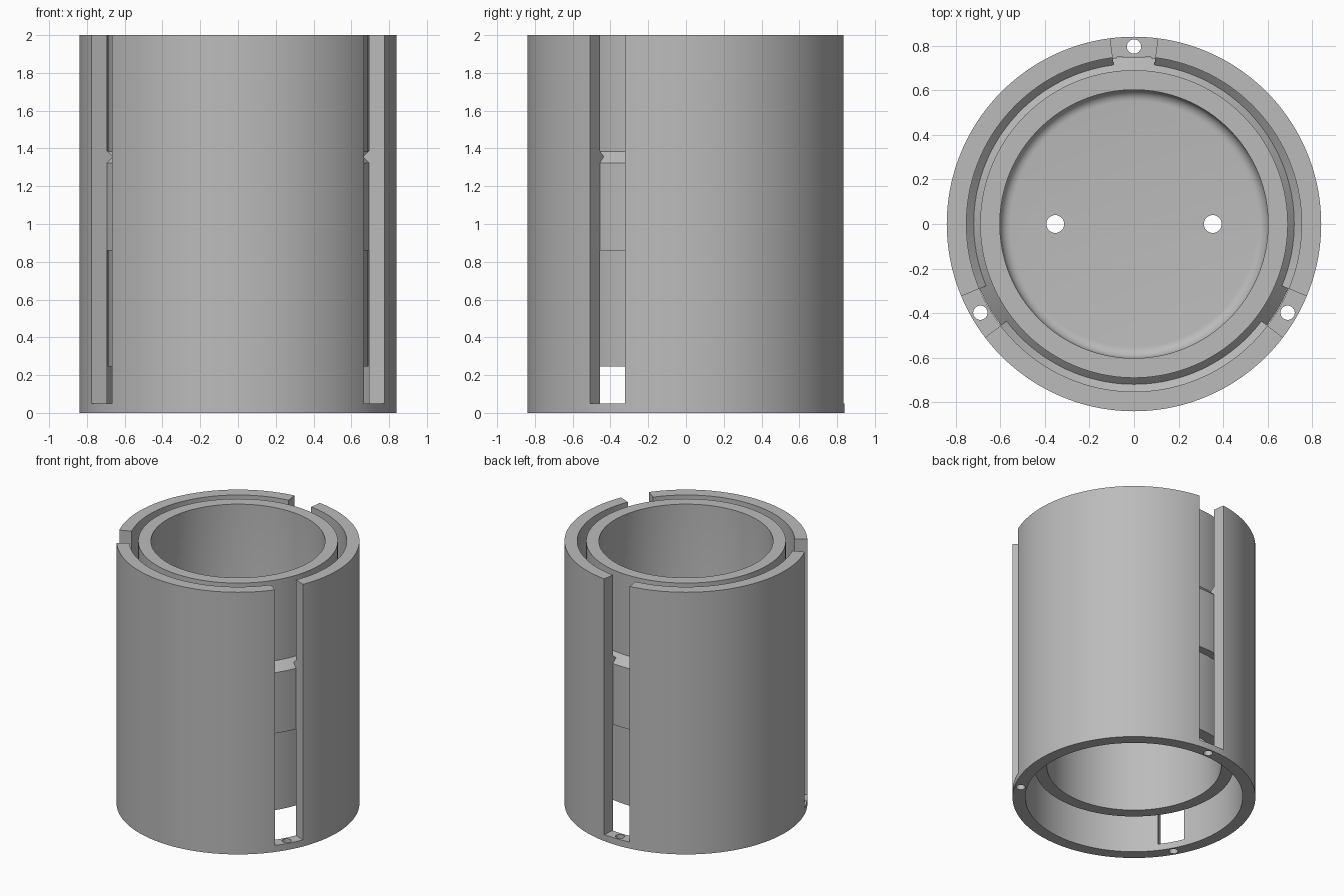
import bpy, bmesh, math

if "Cube" in bpy.data.objects:
    bpy.data.objects.remove(bpy.data.objects["Cube"], do_unlink=True)

GREY = (0.5, 0.5, 0.5, 1)
grey = bpy.data.materials.new("plain_grey")
grey.use_nodes = True
grey.diffuse_color = GREY
grey.node_tree.nodes["Principled BSDF"].inputs["Base Color"].default_value = GREY

SLOTS = [math.radians(a) for a in (90, 210, 330)]
HALF = math.radians(7.3)


def lathe(name, profile, start=0.0, sweep=math.tau, steps=144):
    """Revolve a closed (radius, height) profile; partial sweeps get end caps."""
    full = sweep > math.tau - 0.001
    bm = bmesh.new()
    rings = []
    for i in range(steps if full else steps + 1):
        a = start + sweep * i / steps
        rings.append([bm.verts.new((r * math.cos(a), r * math.sin(a), z)) for r, z in profile])
    n = len(profile)
    for i in range(steps):
        p, q = rings[i], rings[(i + 1) % len(rings)]
        for j in range(n):
            k = (j + 1) % n
            bm.faces.new((p[j], q[j], q[k], p[k]))
    if not full:
        bm.faces.new(rings[0])
        bm.faces.new(rings[-1])
    return finish(name, bm)


def rod(name, x, y, radius, z0, z1):
    """Solid cylinder used to drill a vertical hole."""
    bm = bmesh.new()
    bmesh.ops.create_cone(bm, cap_ends=True, segments=32, radius1=radius,
                          radius2=radius, depth=z1 - z0)
    bmesh.ops.translate(bm, vec=(x, y, (z0 + z1) / 2), verts=bm.verts)
    return finish(name, bm)


def finish(name, bm):
    bmesh.ops.recalc_face_normals(bm, faces=bm.faces)
    mesh = bpy.data.meshes.new(name)
    bm.to_mesh(mesh)
    bm.free()
    mesh.materials.append(grey)
    obj = bpy.data.objects.new(name, mesh)
    bpy.context.scene.collection.objects.link(obj)
    return obj


def cut(obj, cutters):
    """Subtract the cutters, bake the result and remove the helpers."""
    for c in cutters:
        c.hide_render = True
        mod = obj.modifiers.new(c.name, "BOOLEAN")
        mod.operation, mod.solver, mod.object = "DIFFERENCE", "EXACT", c
    dg = bpy.context.evaluated_depsgraph_get()
    mesh = bpy.data.meshes.new_from_object(obj.evaluated_get(dg))
    obj.modifiers.clear()
    obj.data = mesh
    for c in cutters:
        bpy.data.objects.remove(c, do_unlink=True)


def smooth(obj):
    bpy.ops.object.select_all(action="DESELECT")
    obj.select_set(True)
    bpy.context.view_layer.objects.active = obj
    bpy.ops.object.shade_smooth_by_angle(angle=math.radians(25))


# Outer sleeve with an inward snap ridge
sleeve = lathe("outer_sleeve", [
    (0.84, 0), (0.84, 2), (0.752, 2), (0.752, 1.388),
    (0.719, 1.356), (0.752, 1.324), (0.752, 0)])

# Three tall slots open at the top, each with a hole in the rim below
cutters = []
for a in SLOTS:
    cutters.append(lathe("slot_cutter", [(0.65, 0.05), (0.95, 0.05), (0.95, 2.1), (0.65, 2.1)],
                         a - HALF, 2 * HALF, 6))
    cutters.append(rod("rim_hole_cutter", 0.796 * math.cos(a), 0.796 * math.sin(a),
                       0.032, -0.1, 0.1))
cut(sleeve, cutters)
smooth(sleeve)

# Inner cup: raised collar outside, filleted floor between two open ends
BORE, FLOOR, UNDER, FILLET = 0.602, 1.14, 1.04, 0.05
outside = [(0, UNDER), (BORE, UNDER), (BORE, 0.245), (0.69, 0.245), (0.69, 0.86),
           (0.75, 0.86), (0.75, 1.324), (0.69, 1.385), (0.69, 2), (BORE, 2)]
fillet = [(BORE - FILLET + FILLET * math.cos(t), FLOOR + FILLET - FILLET * math.sin(t))
          for t in (math.pi / 2 * i / 6 for i in range(7))]
profile = outside + fillet + [(0, FLOOR)]

bm = bmesh.new()
verts = [bm.verts.new((r, 0, z)) for r, z in profile]
edges = [bm.edges.new(pair) for pair in zip(verts, verts[1:])]
bmesh.ops.spin(bm, geom=verts + edges, cent=(0, 0, 0), axis=(0, 0, 1),
               angle=math.tau, steps=144, use_merge=True)
bmesh.ops.remove_doubles(bm, verts=bm.verts, dist=0.0005)
cup = finish("inner_cup", bm)

# Two through holes in the floor
cut(cup, [rod("floor_hole_cutter", s * 0.353, 0, 0.04, 0.9, 1.3) for s in (-1, 1)])
smooth(cup)
